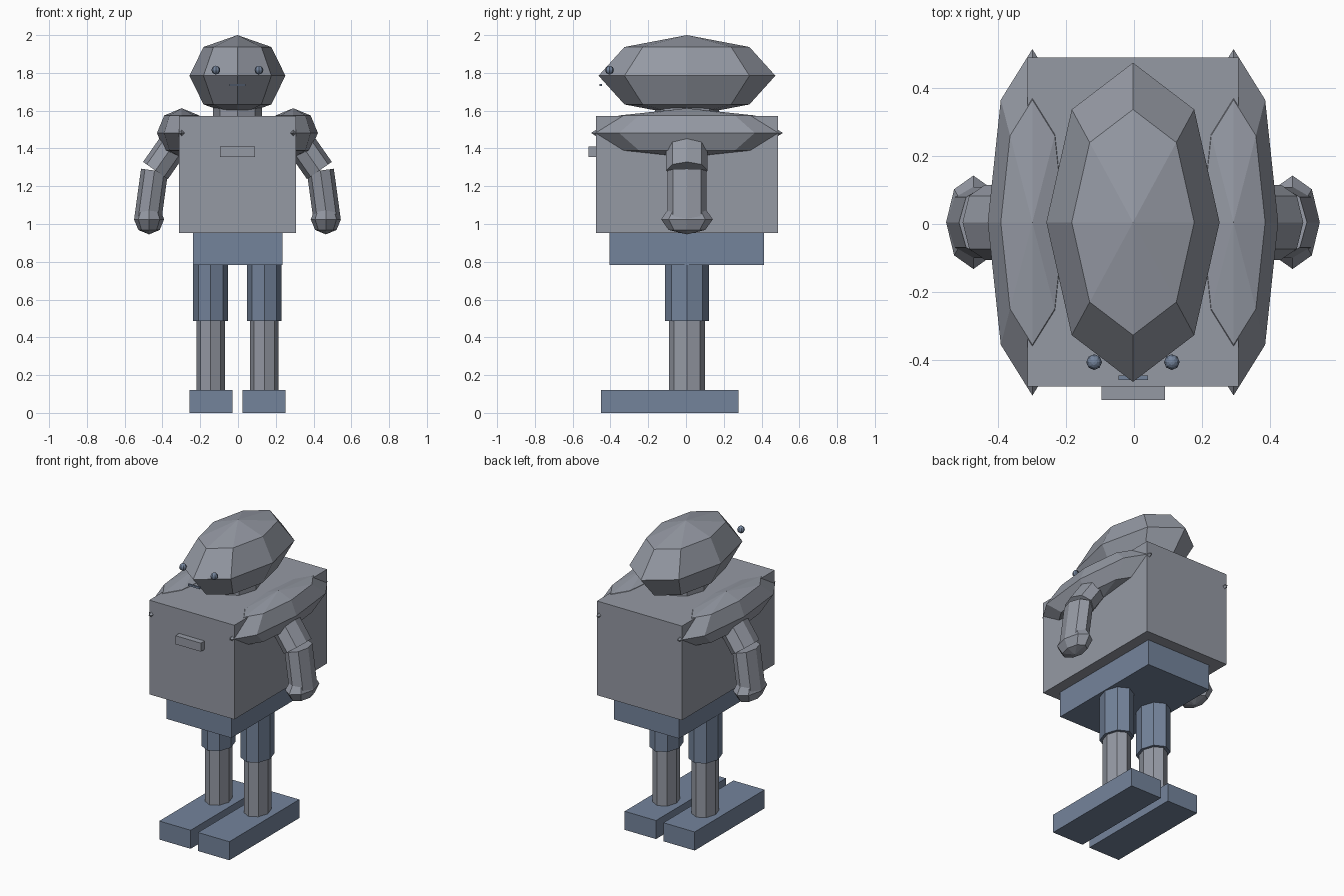
import bpy
import math
from mathutils import Vector, Matrix

if "Cube" in bpy.data.objects:
    bpy.data.objects.remove(bpy.data.objects["Cube"])

X0, Y0 = -0.003, 0.005  # centre line of the body


def material(name, rgb):
    m = bpy.data.materials.new(name)
    m.diffuse_color = (*rgb, 1)
    m.use_nodes = True
    m.node_tree.nodes["Principled BSDF"].inputs["Base Color"].default_value = m.diffuse_color
    return m


GREY = material("grey metal", (0.30, 0.32, 0.37))
BLUE = material("slate blue", (0.175, 0.23, 0.33))


def finish(name, mat):
    ob = bpy.context.object
    ob.name = name
    ob.data.materials.append(mat)
    return ob


def box(name, mat, x, y, z):
    """Box from (min, max) pairs."""
    bpy.ops.mesh.primitive_cube_add(size=1)
    ob = finish(name, mat)
    ob.location = [(a + b) / 2 for a, b in (x, y, z)]
    ob.scale = [b - a for a, b in (x, y, z)]
    return ob


def ball(name, mat, centre, radii, segments=8, rings=4):
    """Faceted ellipsoid."""
    bpy.ops.mesh.primitive_uv_sphere_add(segments=segments, ring_count=rings, radius=1)
    ob = finish(name, mat)
    ob.location, ob.scale = centre, radii
    return ob


def tube(name, mat, start, end, rx, ry):
    """Eight-sided limb between two points, tilted only in the xz plane."""
    a, b = Vector(start), Vector(end)
    d = b - a
    bpy.ops.mesh.primitive_cylinder_add(vertices=8, radius=1, depth=1)
    ob = finish(name, mat)
    ob.matrix_world = (Matrix.Translation((a + b) / 2)
                       @ Matrix.Rotation(math.atan2(d.x, d.z), 4, 'Y')
                       @ Matrix.Diagonal((rx, ry, d.length, 1)))
    return ob


# Trunk
box("torso", GREY, (-0.312, 0.307), (-0.477, 0.488), (0.952, 1.572))
box("pelvis", BLUE, (-0.238, 0.235), (-0.405, 0.413), (0.783, 0.952))
box("chest_plate", GREY, (-0.095, 0.091), (-0.516, -0.476), (1.355, 1.411))

# Head and face
tube("neck", GREY, (X0, Y0, 1.54), (X0, Y0, 1.66), 0.13, 0.17)
ball("head", GREY, (X0, Y0, 1.785), (0.254, 0.468, 0.215))
box("mouth", BLUE, (-0.046, 0.041), (-0.457, -0.445), (1.730, 1.742))

# Limbs, one set per side
for side, s in (("left", 1), ("right", -1)):
    def p(x, z, y=Y0):
        return (X0 + s * x, y, z)

    ball(side + "_eye", BLUE, p(0.114, 1.815, -0.405), (0.023, 0.023, 0.023), 8, 8)
    ball(side + "_shoulder", GREY, p(0.295, 1.482), (0.131, 0.508, 0.131))
    tube(side + "_upper_arm", GREY, p(0.434, 1.283), p(0.295, 1.482), 0.08, 0.11)
    tube(side + "_forearm", GREY, p(0.475, 1.02), p(0.439, 1.283), 0.072, 0.104)
    ball(side + "_hand", GREY, p(0.468, 1.025), (0.08, 0.137, 0.08))
    tube(side + "_thigh", BLUE, p(0.142, 0.487), p(0.142, 0.785), 0.092, 0.117)
    tube(side + "_shin", GREY, p(0.142, 0.12), p(0.142, 0.49), 0.075, 0.096)
    cx = X0 + s * 0.141
    box(side + "_foot", BLUE, (cx - 0.114, cx + 0.114), (-0.45, 0.278), (0, 0.122))
